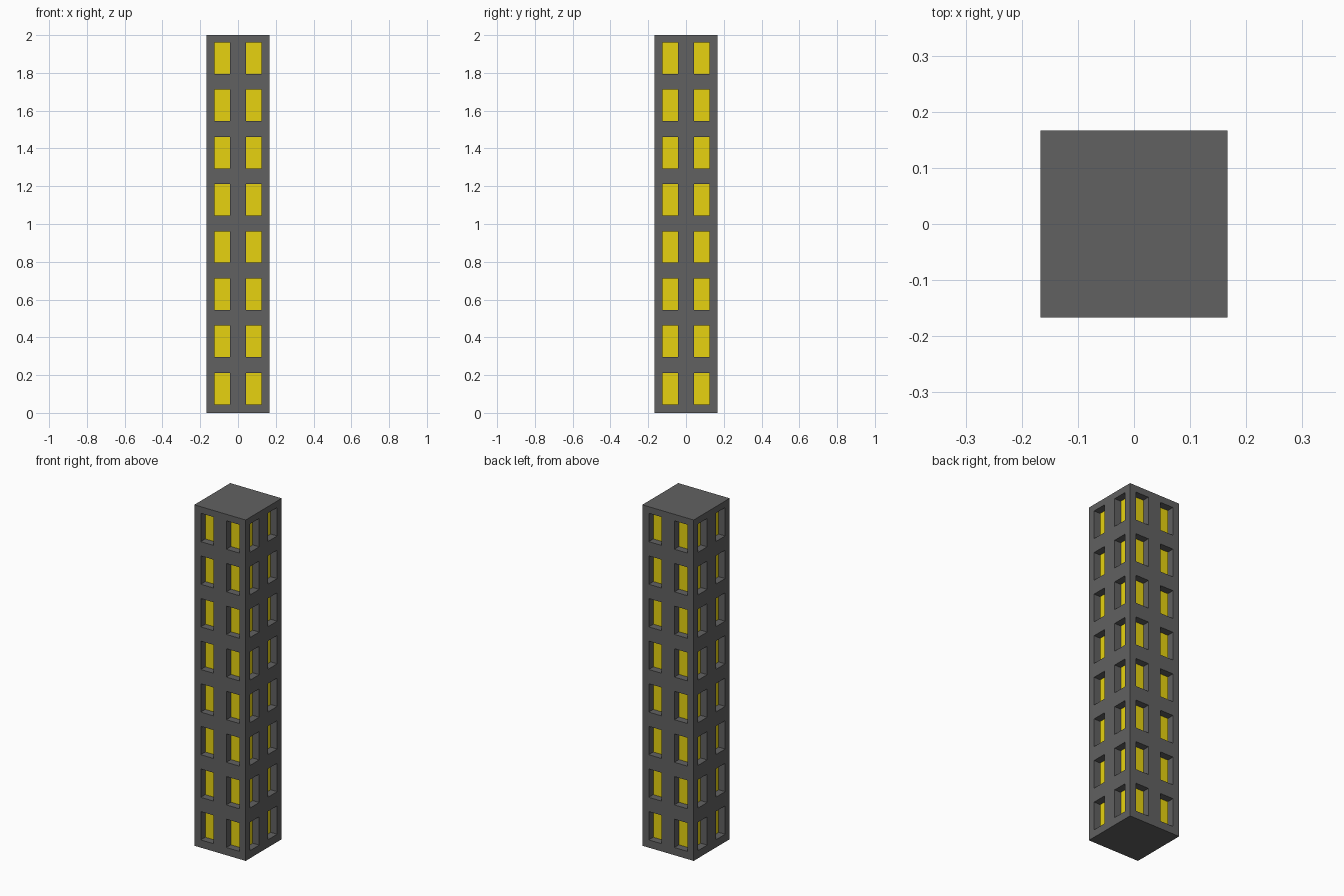
import bpy, bmesh
from mathutils import Matrix
from math import pi

if "Cube" in bpy.data.objects:
    bpy.data.objects.remove(bpy.data.objects["Cube"])

H = 1 / 6            # half width of the tower
FLOORS, PITCH = 8, 0.25
DEPTH = 0.042        # window recess
COLS = [-H, -0.125, -1 / 24, 1 / 24, 0.125, H]
ROWS = [0.0]
for i in range(FLOORS):
    ROWS += [i * PITCH + 0.045, i * PITCH + 0.2115]
ROWS.append(2.0)


def material(name, color):
    m = bpy.data.materials.new(name)
    m.diffuse_color = color
    m.use_nodes = True
    m.node_tree.nodes["Principled BSDF"].inputs["Base Color"].default_value = m.diffuse_color
    return m


def finish(bm, name, mat):
    bmesh.ops.remove_doubles(bm, verts=bm.verts, dist=1e-5)
    me = bpy.data.meshes.new(name)
    bm.to_mesh(me)
    bm.free()
    me.materials.append(mat)
    ob = bpy.data.objects.new(name, me)
    bpy.context.collection.objects.link(ob)
    return ob


def quad(bm, rot, pts):
    return bm.faces.new([bm.verts.new(rot @ Matrix.Translation(p).translation) for p in pts])


walls, panes = bmesh.new(), bmesh.new()
for side in range(4):
    rot = Matrix.Rotation(side * pi / 2, 3, 'Z')
    for c in range(len(COLS) - 1):
        for r in range(len(ROWS) - 1):
            x0, x1, z0, z1 = COLS[c], COLS[c + 1], ROWS[r], ROWS[r + 1]
            corners = [(x0, z0), (x1, z0), (x1, z1), (x0, z1)]
            front = [(x, -H, z) for x, z in corners]
            if not (c % 2 and r % 2):
                quad(walls, rot, front)
                continue
            # recessed window: four reveals and a lit pane
            back = [(x, -H + DEPTH, z) for x, z in corners]
            for k in range(4):
                n = (k + 1) % 4
                quad(walls, rot, [front[k], front[n], back[n], back[k]])
            quad(panes, rot, back)

# roof and base
unit = Matrix.Identity(3)
square = [(-H, -H), (H, -H), (H, H), (-H, H)]
quad(walls, unit, [(x, y, 2.0) for x, y in square])
quad(walls, unit, [(x, y, 0.0) for x, y in reversed(square)])

finish(walls, "tower_walls", material("wall_grey", (0.12, 0.12, 0.12, 1)))
finish(panes, "window_panes", material("window_yellow", (0.8, 0.65, 0.005, 1)))
